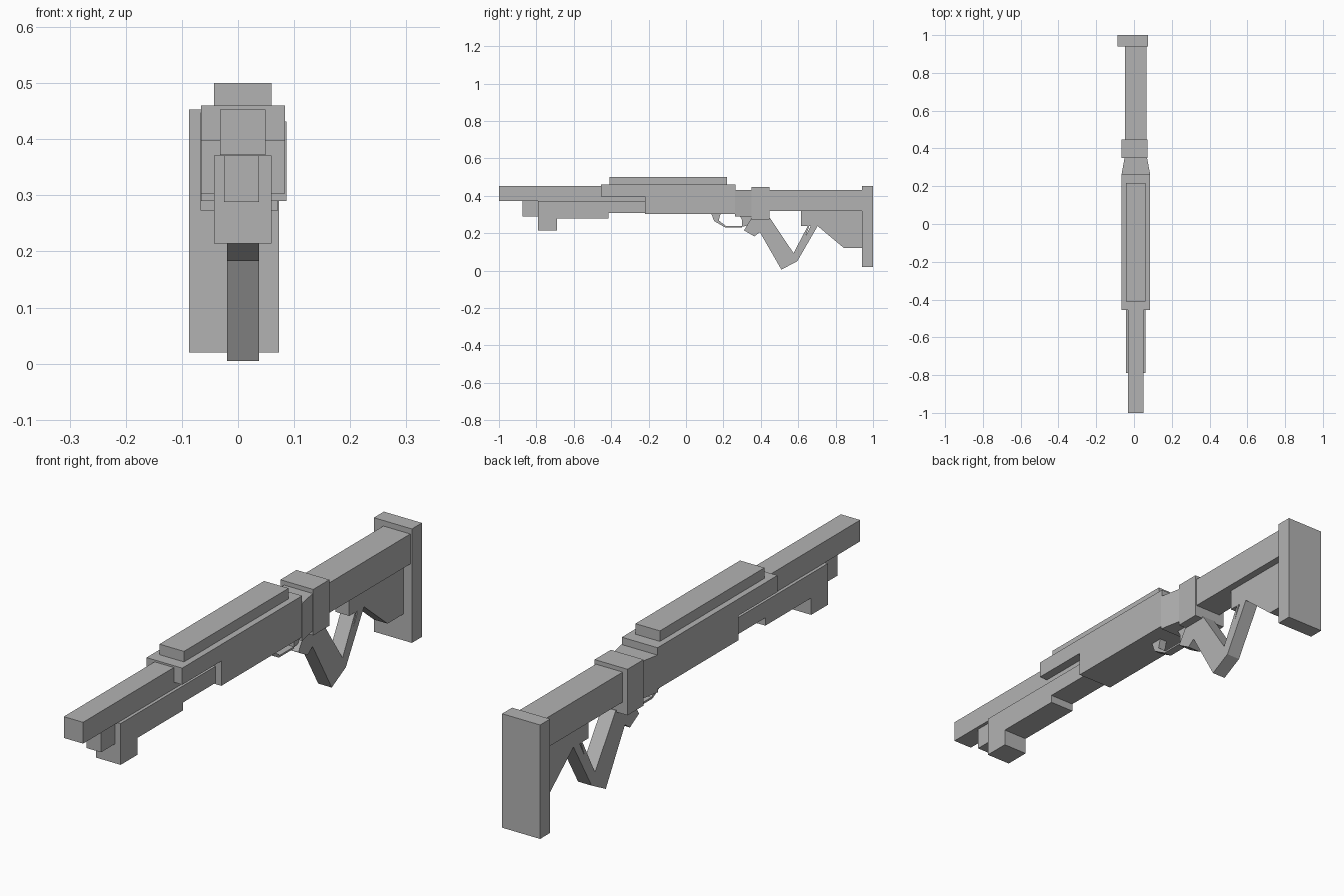
import bpy
import bmesh

cube = bpy.data.objects.get("Cube")
if cube:
    bpy.data.objects.remove(cube, do_unlink=True)

grey = bpy.data.materials.new("plain_grey")
grey.use_nodes = True
colour = (0.45, 0.45, 0.45, 1)
grey.diffuse_color = colour
grey.node_tree.nodes["Principled BSDF"].inputs["Base Color"].default_value = colour


def prism(name, outline, low, high, place):
    """Extrude a flat outline from low to high; place maps (u, v, depth) to xyz."""
    bm = bmesh.new()
    face = bm.faces.new([bm.verts.new(place(u, v, low)) for u, v in outline])
    extruded = bmesh.ops.extrude_face_region(bm, geom=[face])
    shift = [b - a for a, b in zip(place(0, 0, low), place(0, 0, high))]
    moved = [g for g in extruded["geom"] if isinstance(g, bmesh.types.BMVert)]
    bmesh.ops.translate(bm, verts=moved, vec=shift)
    bmesh.ops.recalc_face_normals(bm, faces=bm.faces)
    mesh = bpy.data.meshes.new(name)
    bm.to_mesh(mesh)
    bm.free()
    mesh.materials.append(grey)
    obj = bpy.data.objects.new(name, mesh)
    bpy.context.collection.objects.link(obj)
    return obj


def side_prism(name, x, outline):
    return prism(name, outline, x[0], x[1], lambda u, v, d: (d, u, v))


def box(name, x, y, z):
    return side_prism(name, x, [(y[0], z[0]), (y[1], z[0]), (y[1], z[1]), (y[0], z[1])])


# Shared widths
GRIP = (-0.02, 0.037)
FORE = (-0.043, 0.06)

# Barrel and tube beneath it
box("barrel", (-0.032, 0.049), (-1, -0.2), (0.372, 0.453))
box("magazine_tube", (-0.025, 0.037), (-0.875, -0.7), (0.288, 0.371))

# Fore-end with hanging front block
side_prism("fore_end", FORE, [
    (-0.79, 0.371), (-0.79, 0.214), (-0.69, 0.214), (-0.69, 0.278),
    (-0.415, 0.278), (-0.415, 0.308), (-0.2, 0.308), (-0.2, 0.371)])

# Receiver with overhanging front
side_prism("receiver", (-0.066, 0.084), [
    (-0.455, 0.46), (-0.455, 0.397), (-0.22, 0.397), (-0.22, 0.303),
    (0.265, 0.303), (0.265, 0.46)])
box("top_rail", FORE, (-0.41, 0.218), (0.46, 0.5))

# Tapered neck and collar
prism("neck", [(-0.066, 0.262), (0.086, 0.262), (0.067, 0.36), (-0.048, 0.36)],
      0.29, 0.432, lambda u, v, d: (u, v, d))
box("collar", (-0.067, 0.071), (0.35, 0.447), (0.273, 0.448))

# Stock
box("stock_tube", (-0.047, 0.066), (0.44, 0.945), (0.318, 0.432))
side_prism("lower_stock", GRIP, [
    (0.615, 0.32), (0.615, 0.237), (0.705, 0.237), (0.845, 0.12),
    (0.945, 0.12), (0.945, 0.32)])
box("butt_plate", (-0.087, 0.073), (0.94, 1), (0.02, 0.453))

# Slanted grip with split rear strut
side_prism("grip", GRIP, [
    (0.35, 0.28), (0.31, 0.215), (0.365, 0.183), (0.395, 0.205),
    (0.51, 0.005), (0.595, 0.05), (0.705, 0.24), (0.668, 0.24),
    (0.638, 0.18), (0.66, 0.24), (0.652, 0.24), (0.575, 0.093), (0.45, 0.28)])

# Trigger guard and trigger
side_prism("trigger_guard", (-0.006, 0.025), [
    (0.135, 0.305), (0.15, 0.265), (0.21, 0.23), (0.3, 0.23), (0.3, 0.237),
    (0.215, 0.237), (0.175, 0.268), (0.185, 0.305)])
side_prism("trigger", (-0.006, 0.025), [
    (0.28, 0.305), (0.3, 0.27), (0.3, 0.235), (0.33, 0.24), (0.345, 0.27),
    (0.345, 0.305)])
